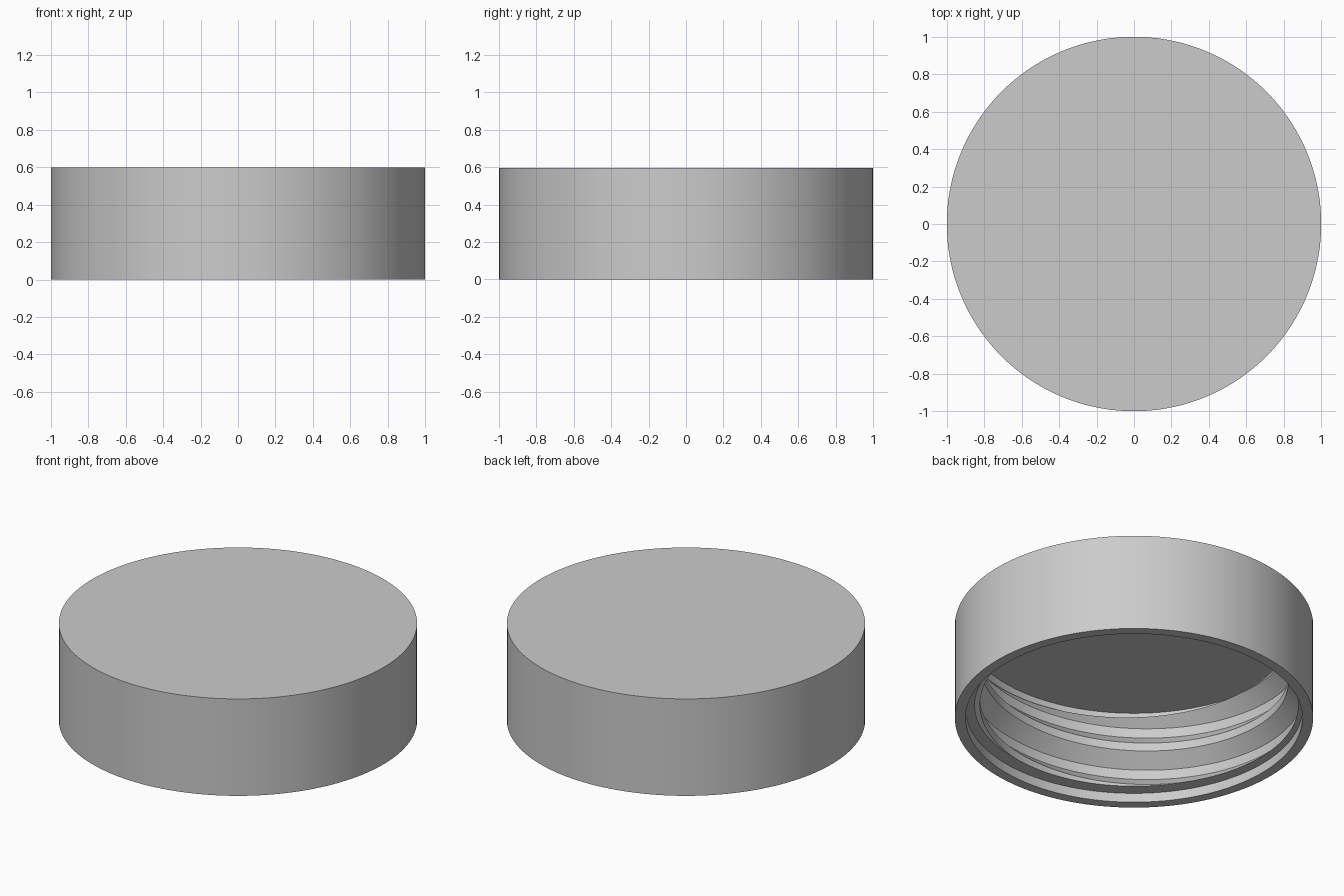
import bpy
import bmesh
from math import pi, cos, sin, radians

if "Cube" in bpy.data.objects:
    bpy.data.objects.remove(bpy.data.objects["Cube"], do_unlink=True)

SEGMENTS = 144
HEIGHT, OUTER, CEILING_Z = 0.597, 1.0, 0.573
ROOT, CREST, PITCH = 0.94, 0.86, 0.267
THREAD_BOTTOM, THREAD_TOP = 0.057, 0.52
# One thread period: height within the pitch and radius
THREAD = [(0, ROOT), (0.06, ROOT), (0.138, CREST), (0.189, CREST), (PITCH, ROOT)]
START_Z, START_ANGLE = 0.144, -3 * pi / 4


def thread_radius(h):
    """Radius of the thread profile at a height measured from its start."""
    h %= PITCH
    for (z0, r0), (z1, r1) in zip(THREAD, THREAD[1:]):
        if h <= z1:
            return r0 + (r1 - r0) * (h - z0) / (z1 - z0)
    return ROOT


def section(angle):
    """Half section of the cap at an angle, from top centre to ceiling centre."""
    rise = START_Z + PITCH * (angle - START_ANGLE) / (2 * pi)
    points = [(0, HEIGHT), (OUTER, HEIGHT), (OUTER, 0), (ROOT, 0), (ROOT, THREAD_BOTTOM)]
    for turn in range(-4, 5):
        for h, _ in THREAD[:-1]:
            z = min(max(rise + turn * PITCH + h, THREAD_BOTTOM), THREAD_TOP)
            points.append((thread_radius(z - rise), z))
    return points + [(ROOT, THREAD_TOP), (ROOT, CEILING_Z), (0, CEILING_Z)]


# Sweep the changing section around the axis to make the threaded cap
bm = bmesh.new()
columns = []
for i in range(SEGMENTS + 1):
    a = 2 * pi * i / SEGMENTS
    columns.append([bm.verts.new((r * cos(a), r * sin(a), z)) for r, z in section(a)])
for left, right in zip(columns, columns[1:]):
    for k in range(len(left) - 1):
        bm.faces.new((left[k], left[k + 1], right[k + 1], right[k]))
bmesh.ops.remove_doubles(bm, verts=bm.verts[:], dist=0.0001)
bmesh.ops.recalc_face_normals(bm, faces=bm.faces[:])

mesh = bpy.data.meshes.new("threaded_cap")
bm.to_mesh(mesh)
bm.free()
cap = bpy.data.objects.new("threaded_cap", mesh)
bpy.context.collection.objects.link(cap)

# Plain grey material
grey = bpy.data.materials.new("light_grey")
grey.use_nodes = True
colour = (0.6, 0.6, 0.6, 1)
grey.diffuse_color = colour
grey.node_tree.nodes["Principled BSDF"].inputs["Base Color"].default_value = colour
mesh.materials.append(grey)

# Smooth walls with crisp rims and thread edges
bpy.ops.object.select_all(action="DESELECT")
cap.select_set(True)
bpy.context.view_layer.objects.active = cap
bpy.ops.object.shade_smooth_by_angle(angle=radians(25))
